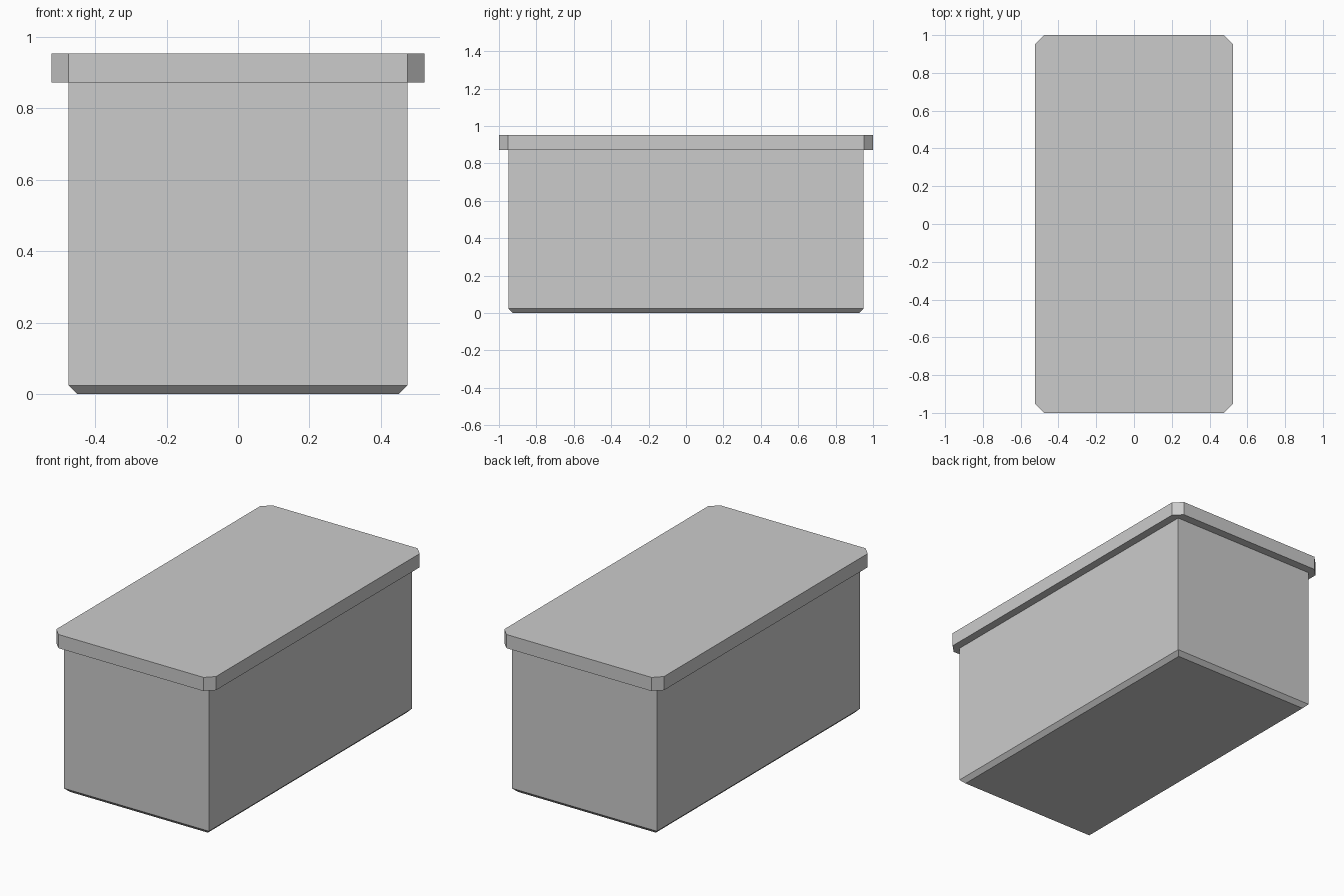
import bpy, bmesh

if "Cube" in bpy.data.objects:
    bpy.data.objects.remove(bpy.data.objects["Cube"])


def outline(hx, hy, cut=0.0):
    """Counter-clockwise rectangle, optionally with cut corners."""
    if not cut:
        return [(hx, -hy), (hx, hy), (-hx, hy), (-hx, -hy)]
    return [(hx - cut, -hy), (hx, -hy + cut), (hx, hy - cut), (hx - cut, hy),
            (-hx + cut, hy), (-hx, hy - cut), (-hx, -hy + cut), (-hx + cut, -hy)]


def loft(name, levels, cap_top=True):
    """Stack outlines [(outline, z), ...] into a flat-shaded solid."""
    bm = bmesh.new()
    rings = [[bm.verts.new((x, y, z)) for x, y in pts] for pts, z in levels]
    for low, high in zip(rings, rings[1:]):
        n = len(low)
        for i in range(n):
            j = (i + 1) % n
            bm.faces.new((low[i], low[j], high[j], high[i]))
    bm.faces.new(rings[0][::-1])
    if cap_top:
        bm.faces.new(rings[-1])
    mesh = bpy.data.meshes.new(name)
    bm.to_mesh(mesh)
    bm.free()
    obj = bpy.data.objects.new(name, mesh)
    bpy.context.collection.objects.link(obj)
    return obj


LID_BOTTOM, LID_TOP = 0.872, 0.953

# Box body with a bevelled foot; its top is closed by the lid
loft("box_body", [(outline(0.451, 0.926), 0.0),
                  (outline(0.475, 0.95), 0.024),
                  (outline(0.475, 0.95), LID_BOTTOM)], cap_top=False)

# Overhanging lid with cut corners
lid_outline = outline(0.523, 1.0, 0.048)
loft("lid", [(lid_outline, LID_BOTTOM), (lid_outline, LID_TOP)])
